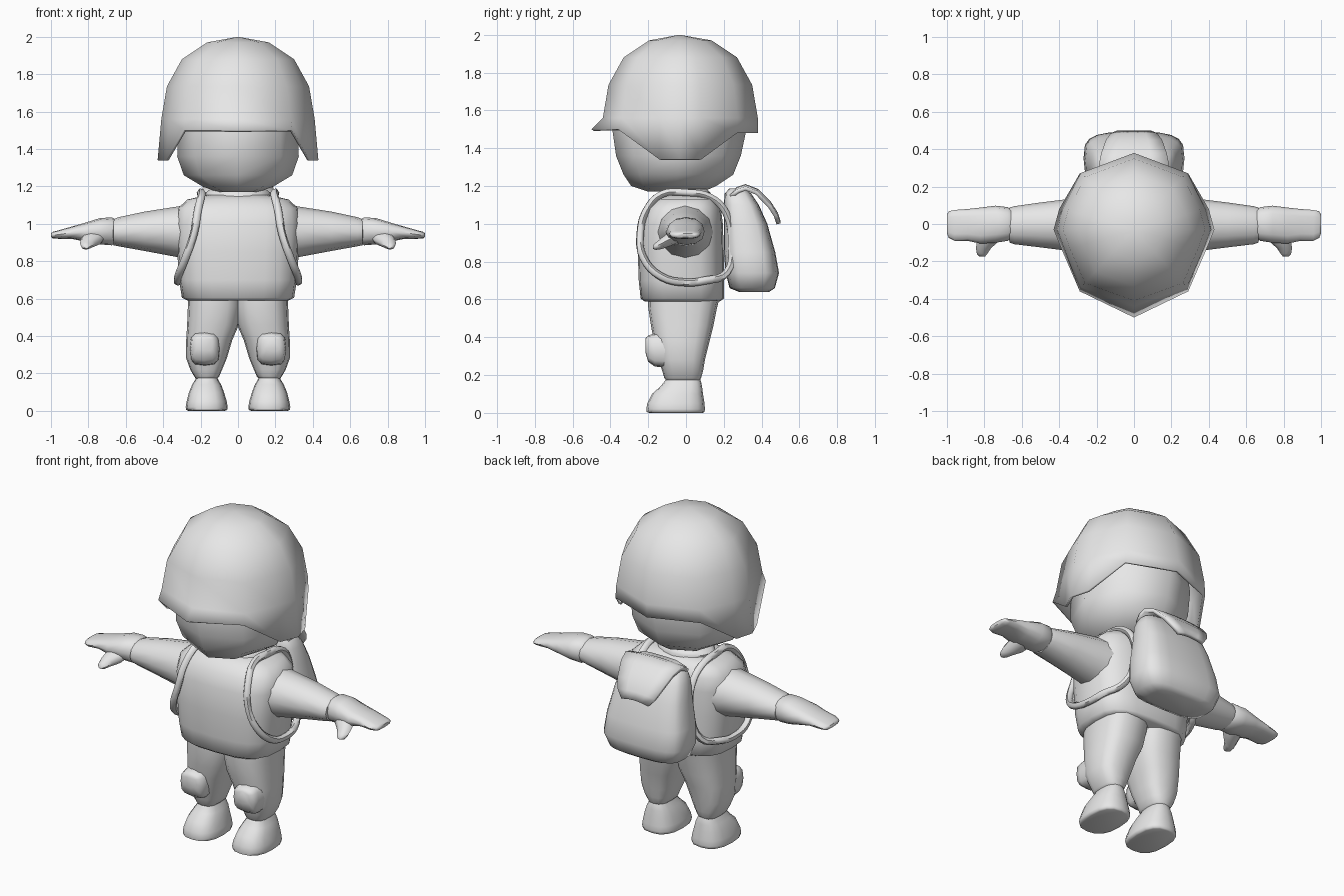
import bpy, bmesh, math

if "Cube" in bpy.data.objects:
    bpy.data.objects.remove(bpy.data.objects["Cube"])

grey = bpy.data.materials.new("plain_grey")
grey.diffuse_color = (0.8, 0.8, 0.8, 1)
grey.use_nodes = True
grey.node_tree.nodes["Principled BSDF"].inputs["Base Color"].default_value = grey.diffuse_color


def finish(ob, angle=50, mirror=False):
    ob.data.materials.append(grey)
    bpy.ops.object.select_all(action='DESELECT')
    ob.select_set(True)
    bpy.context.view_layer.objects.active = ob
    bpy.ops.object.shade_smooth_by_angle(angle=math.radians(angle))
    if mirror:
        m = ob.modifiers.new("mirror", 'MIRROR')
        m.use_axis = (True, False, False)
    return ob


def add_mesh(name, bm, **kw):
    bmesh.ops.recalc_face_normals(bm, faces=bm.faces)
    me = bpy.data.meshes.new(name)
    bm.to_mesh(me)
    bm.free()
    ob = bpy.data.objects.new(name, me)
    bpy.context.collection.objects.link(ob)
    return finish(ob, **kw)


def bridge(bm, loops, cap=True):
    n = len(loops[0])
    for a, b in zip(loops, loops[1:]):
        for i in range(n):
            j = (i + 1) % n
            bm.faces.new((a[i], a[j], b[j], b[i]))
    if cap:
        bm.faces.new(loops[0])
        bm.faces.new(loops[-1])


def loft(name, rings, axis='z', sides=16, power=2.0, **kw):
    """Rings are (position, a_min, a_max, b_min, b_max) across the axis."""
    bm = bmesh.new()
    loops = []
    for p, a0, a1, b0, b1 in rings:
        loop = []
        for i in range(sides):
            t = math.tau * i / sides
            c, s = math.cos(t), math.sin(t)
            c = math.copysign(abs(c) ** (2 / power), c)
            s = math.copysign(abs(s) ** (2 / power), s)
            a = (a0 + a1) / 2 + c * (a1 - a0) / 2
            b = (b0 + b1) / 2 + s * (b1 - b0) / 2
            co = {'z': (a, b, p), 'x': (p, a, b), 'y': (a, p, b)}[axis]
            loop.append(bm.verts.new(co))
        loops.append(loop)
    bridge(bm, loops)
    return add_mesh(name, bm, **kw)


# Head and neck
loft("head", [(1.17, -.11, .11, -.2, .09), (1.20, -.19, .19, -.29, .16),
              (1.26, -.29, .29, -.33, .25), (1.36, -.325, .325, -.37, .29),
              (1.5, -.32, .32, -.39, .32), (1.65, -.31, .31, -.35, .29),
              (1.8, -.22, .22, -.26, .2)], sides=8, angle=60)
loft("neck", [(1.08, -.12, .12, -.11, .11), (1.22, -.12, .12, -.11, .11)])

# Helmet: faceted dome with a stepped rim, low over the ears
cols = [(0, -1), (.69, -.75), (.9, -.27), (1, 0), (.93, .27), (.69, .74), (0, 1)]
rim = [(0, -.5, 1.5), (.29, -.36, 1.5), (.385, -.14, 1.34), (.43, -.03, 1.34),
       (.4, .08, 1.34), (.29, .27, 1.48), (0, .38, 1.48)]
cols += [(-x, y) for x, y in cols[5:0:-1]]
rim += [(-x, y, z) for x, y, z in rim[5:0:-1]]
bm = bmesh.new()
loops = [[bm.verts.new((s * x, s * y - .03, z)) for x, y in cols]
         for s, z in [(.165, 1.97), (.3, 1.88), (.38, 1.735), (.41, 1.56)]]
loops.append([bm.verts.new(p) for p in rim])
bridge(bm, loops, cap=False)
top = bm.verts.new((0, -.035, 2.0))
for i in range(12):
    bm.faces.new((top, loops[0][i], loops[0][(i + 1) % 12]))
helmet = add_mesh("helmet", bm, angle=60)
shell = helmet.modifiers.new("shell", 'SOLIDIFY')
shell.thickness = .015
shell.offset = -1

# Jacket with collar
loft("jacket", [(.59, -.27, .27, -.22, .18), (.605, -.3, .3, -.24, .2),
                (.7, -.315, .315, -.25, .2), (.85, -.325, .325, -.255, .2),
                (1.0, -.335, .335, -.245, .195), (1.08, -.325, .325, -.215, .185),
                (1.13, -.27, .27, -.17, .16), (1.155, -.16, .16, -.12, .12)],
     sides=20, power=3, angle=60)
loft("collar", [(1.12, -.17, .17, -.15, .13), (1.165, -.175, .175, -.13, .13),
                (1.185, -.15, .15, -.11, .11)])

# Sleeves and hands
loft("sleeve", [(.22, -.16, .15, .8, 1.11), (.34, -.145, .135, .825, 1.09),
                (.5, -.125, .115, .855, 1.065), (.64, -.108, .095, .88, 1.035),
                (.665, -.1, .088, .885, 1.025), (.67, -.07, .06, .91, 1.0)],
     axis='x', sides=12, mirror=True)
loft("hand", [(.65, -.075, .075, .9, 1.02), (.675, -.09, .09, .885, 1.035),
              (.74, -.1, .098, .89, 1.03), (.82, -.105, .088, .905, 1.005),
              (.89, -.09, .08, .92, .985), (.96, -.09, .075, .92, .965),
              (.99, -.075, .068, .922, .957), (1.0, -.05, .05, .93, .95)],
     axis='x', sides=12, power=2.4, mirror=True)
loft("thumb", [(-.04, .7, .83, .9, .98), (-.09, .72, .84, .88, .955),
               (-.13, .765, .845, .866, .925), (-.16, .785, .84, .862, .9),
               (-.175, .797, .825, .868, .885)], axis='y', sides=8, mirror=True)

# Trousers, knee pads and boots
loft("trouser_leg", [(.62, -.02, .265, -.2, .18), (.56, -.02, .268, -.2, .165),
                     (.46, -.005, .272, -.185, .145), (.38, .03, .277, -.17, .125),
                     (.28, .06, .277, -.145, .1), (.22, .085, .255, -.125, .09),
                     (.185, .1, .235, -.115, .08), (.165, .12, .22, -.1, .07)],
     power=2.7, mirror=True, angle=60)
loft("knee_pad", [(-.1, .095, .26, .24, .425), (-.165, .1, .257, .245, .42),
                  (-.2, .11, .25, .27, .41), (-.215, .135, .225, .32, .395)],
     axis='y', sides=12, power=3.2, mirror=True, angle=60)
loft("boot", [(.19, .115, .22, -.1, .07), (.165, .105, .23, -.115, .08),
              (.14, .09, .245, -.135, .085), (.1, .075, .262, -.18, .09),
              (.05, .06, .275, -.205, .098), (.02, .055, .28, -.21, .1),
              (.005, .058, .277, -.208, .098), (0, .07, .265, -.195, .09)],
     power=2.6, mirror=True, angle=60)

# Backpack
loft("backpack", [(.64, -.17, .17, .28, .44), (.66, -.235, .235, .23, .47),
                  (.74, -.27, .27, .21, .492), (.85, -.26, .26, .2, .472),
                  (1.0, -.23, .23, .2, .43), (1.1, -.21, .21, .2, .385),
                  (1.16, -.18, .18, .205, .345), (1.188, -.13, .13, .23, .31)],
     sides=20, power=3.5, angle=60)

# Flap: thin curved sheet that narrows toward its free end
bm = bmesh.new()
rows = []
for y, z, w in [(.23, 1.165, .18), (.27, 1.195, .19), (.315, 1.21, .188),
                (.38, 1.185, .175), (.45, 1.115, .15), (.485, 1.06, .125),
                (.5, 1.015, .09)]:
    rows.append([bm.verts.new((w * k, y, z - .012 * k * k)) for k in (-1, -.5, 0, .5, 1)])
for a, b in zip(rows, rows[1:]):
    for i in range(4):
        bm.faces.new((a[i], a[i + 1], b[i + 1], b[i]))
flap = add_mesh("backpack_flap", bm, angle=60)
sheet = flap.modifiers.new("sheet", 'SOLIDIFY')
sheet.thickness = .022
sheet.offset = -1

# Shoulder straps looping around the arms
path = [(.2, .0, 1.165), (.195, -.13, 1.155), (.215, -.21, 1.07), (.235, -.242, .95),
        (.28, -.225, .82), (.32, -.13, .72), (.322, .0, .69), (.31, .1, .7),
        (.25, .215, .74), (.2, .24, .9), (.19, .21, 1.06), (.195, .13, 1.14)]
cu = bpy.data.curves.new("shoulder_strap", 'CURVE')
cu.dimensions = '3D'
cu.bevel_depth = .021
cu.bevel_resolution = 1
cu.resolution_u = 4
sp = cu.splines.new('BEZIER')
sp.bezier_points.add(len(path) - 1)
sp.use_cyclic_u = True
for bp, co in zip(sp.bezier_points, path):
    bp.co = co
    bp.handle_left_type = bp.handle_right_type = 'AUTO'
strap = bpy.data.objects.new("shoulder_strap", cu)
bpy.context.collection.objects.link(strap)
bpy.ops.object.select_all(action='DESELECT')
strap.select_set(True)
bpy.context.view_layer.objects.active = strap
bpy.ops.object.convert(target='MESH')
finish(bpy.context.view_layer.objects.active, angle=60, mirror=True)
